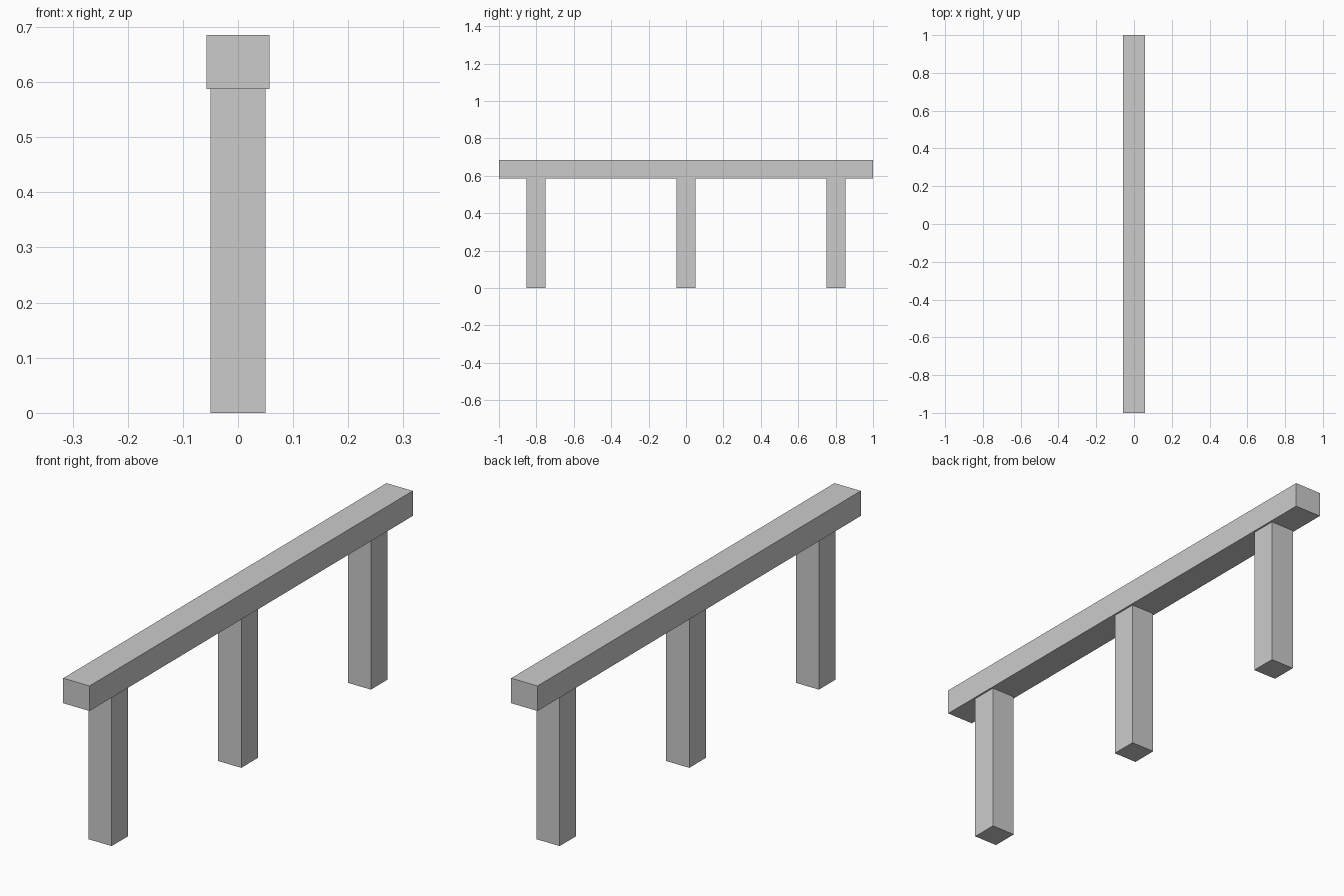
import bpy

if "Cube" in bpy.data.objects:
    bpy.data.objects.remove(bpy.data.objects["Cube"])


def box(name, size, center):
    bpy.ops.mesh.primitive_cube_add(size=1, location=center)
    obj = bpy.context.object
    obj.name = name
    obj.scale = size
    bpy.ops.object.transform_apply(location=False, rotation=False, scale=True)
    return obj


BEAM_BOTTOM, BEAM_TOP = 0.587, 0.685

# Long horizontal beam
box("beam", (0.114, 2.0, BEAM_TOP - BEAM_BOTTOM),
    (0, 0, (BEAM_TOP + BEAM_BOTTOM) / 2))

# Three square posts under the beam
for name, y in (("front_post", -0.802), ("middle_post", 0), ("back_post", 0.802)):
    box(name, (0.1, 0.102, BEAM_BOTTOM), (0, y, BEAM_BOTTOM / 2))
